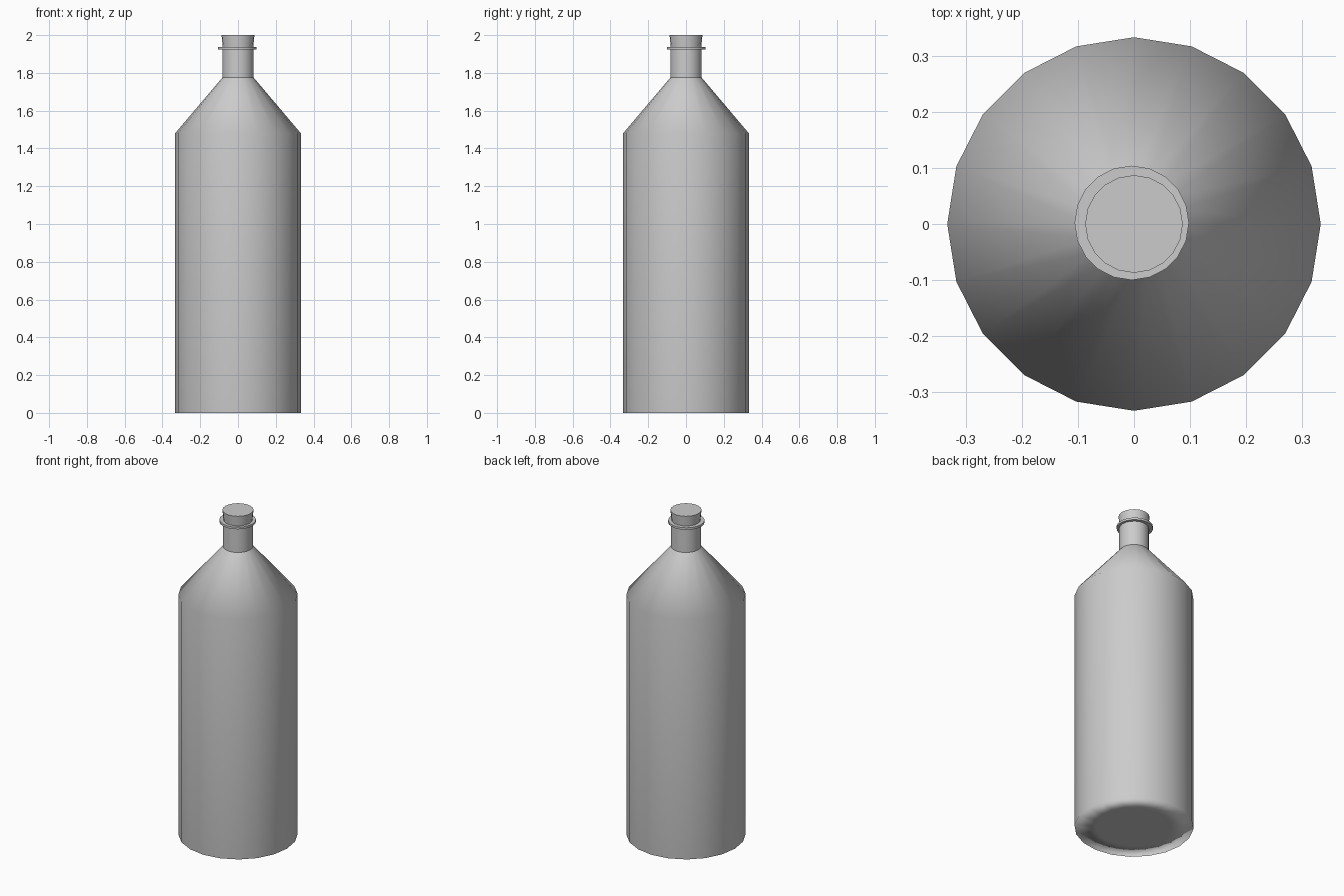
import bpy, bmesh
from math import cos, sin, tau

if "Cube" in bpy.data.objects:
    bpy.data.objects.remove(bpy.data.objects["Cube"])

SIDES = 20


def lathe(name, profile, center=(0, 0), closed=False, cap_start=False, cap_end=False):
    """Spin a list of (radius, z) points around the vertical axis."""
    bm = bmesh.new()
    rings = [[bm.verts.new((r * cos(tau * i / SIDES), r * sin(tau * i / SIDES), z))
              for i in range(SIDES)] for r, z in profile]
    pairs = list(zip(rings, rings[1:]))
    if closed:
        pairs.append((rings[-1], rings[0]))
    for a, b in pairs:
        for i in range(SIDES):
            j = (i + 1) % SIDES
            bm.faces.new((a[i], a[j], b[j], b[i]))
    if cap_start:
        bm.faces.new(rings[0][::-1])
    if cap_end:
        bm.faces.new(rings[-1])
    bmesh.ops.recalc_face_normals(bm, faces=bm.faces)
    mesh = bpy.data.meshes.new(name)
    bm.to_mesh(mesh)
    bm.free()
    obj = bpy.data.objects.new(name, mesh)
    obj.location = (*center, 0)
    bpy.context.collection.objects.link(obj)
    bpy.ops.object.select_all(action='DESELECT')
    obj.select_set(True)
    bpy.context.view_layer.objects.active = obj
    return obj


# Body with flat base and conical shoulder, smooth all round
body = lathe("bottle_body", [(0.21, 0), (0.333, 0), (0.333, 1.48), (0.083, 1.775)],
             cap_start=True)
bpy.ops.object.shade_smooth()
body.modifiers.new("area_normals", 'WEIGHTED_NORMAL')

# Straight neck
lathe("neck", [(0.083, 1.775), (0.083, 1.932)])
bpy.ops.object.shade_smooth_by_angle()

# Thin lip ring, slightly off centre
lathe("neck_ring", [(0.078, 1.925), (0.102, 1.925), (0.102, 1.938), (0.078, 1.938)],
      center=(-0.004, 0.002), closed=True)
bpy.ops.object.shade_smooth_by_angle()

# Tapered stopper
lathe("stopper", [(0.079, 1.92), (0.087, 2.0)], cap_start=True, cap_end=True)
bpy.ops.object.shade_smooth_by_angle()
